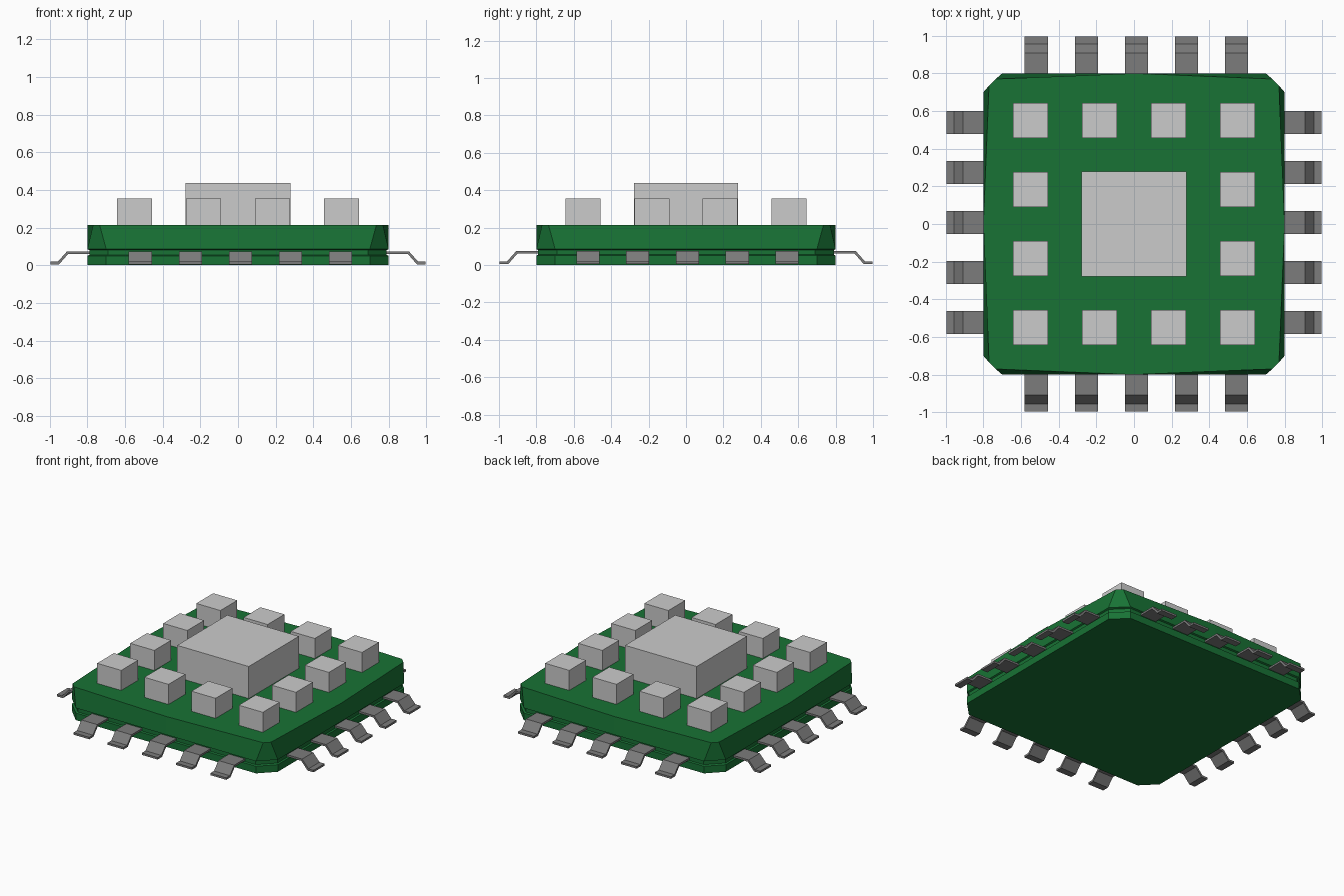
import bpy, bmesh

if "Cube" in bpy.data.objects:
    bpy.data.objects.remove(bpy.data.objects["Cube"])


def material(name, rgb):
    m = bpy.data.materials.new(name)
    m.diffuse_color = (*rgb, 1)
    m.use_nodes = True
    m.node_tree.nodes["Principled BSDF"].inputs["Base Color"].default_value = m.diffuse_color
    return m


GREEN = material("board_green", (0.009, 0.168, 0.035))
DARK = material("pin_metal", (0.2, 0.2, 0.2))


def finish(bm, name, mat=None):
    bmesh.ops.recalc_face_normals(bm, faces=bm.faces)
    me = bpy.data.meshes.new(name)
    bm.to_mesh(me)
    bm.free()
    ob = bpy.data.objects.new(name, me)
    bpy.context.collection.objects.link(ob)
    if mat:
        me.materials.append(mat)
    return ob


def ring(bm, z, side, corner, mid):
    """Chamfered square: corner ends at (corner, side), edge centres at mid."""
    quarter = [(mid, 0), (side, corner), (corner, side)]
    pts = []
    for _ in range(4):
        pts += quarter
        quarter = [(-y, x) for x, y in quarter]
    return [bm.verts.new((x, y, z)) for x, y in pts]


# Board: stacked outlines with a groove where the pins enter, bowed top edge
bm = bmesh.new()
levels = [(0.0, 0.80, 0.70, 0.80), (0.05, 0.80, 0.70, 0.80),
          (0.055, 0.79, 0.69, 0.79), (0.08, 0.79, 0.69, 0.79),
          (0.085, 0.80, 0.70, 0.80), (0.213, 0.77, 0.735, 0.80)]
rings = [ring(bm, *lv) for lv in levels]
for a, b in zip(rings, rings[1:]):
    for i in range(12):
        j = (i + 1) % 12
        bm.faces.new((a[i], a[j], b[j], b[i]))
bm.faces.new(rings[0])
bm.faces.new(rings[-1])
finish(bm, "board", GREEN)


# Blocks on top of the board
def block(name, x, y, w, z0, z1):
    bm = bmesh.new()
    bmesh.ops.create_cube(bm, size=1)
    for v in bm.verts:
        v.co = (x + v.co.x * w, y + v.co.y * w, (z0 + z1) / 2 + v.co.z * (z1 - z0))
    finish(bm, name)


block("centre_chip", 0, 0, 0.556, 0.2, 0.438)
grid = (-0.55, -0.183, 0.183, 0.55)
for x in grid:
    for y in grid:
        if max(abs(x), abs(y)) > 0.5:
            block("small_chip", x, y, 0.187, 0.2, 0.354)

# Gull-wing pins: profile (outward, z), five on each side
PROFILE = [(0.76, 0.074), (0.908, 0.074), (0.957, 0.019), (0.997, 0.019),
           (0.997, 0.005), (0.95, 0.005), (0.902, 0.06), (0.76, 0.06)]


def pin(name, centre, place):
    bm = bmesh.new()
    ends = [[bm.verts.new(place(o, centre + s * 0.0615, z)) for o, z in PROFILE]
            for s in (-1, 1)]
    n = len(PROFILE)
    for i in range(n):
        j = (i + 1) % n
        bm.faces.new((ends[0][i], ends[0][j], ends[1][j], ends[1][i]))
    # Cap the ends with three quads each
    for e in ends:
        for i in range(3):
            bm.faces.new((e[i], e[i + 1], e[6 - i], e[7 - i]))
    finish(bm, name, DARK)


for i in range(-2, 3):
    for s, fb, lr in ((-1, "front_pin", "left_pin"), (1, "back_pin", "right_pin")):
        pin(fb, 0.013 + i * 0.266, lambda o, t, z: (t, s * o, z))
        pin(lr, 0.008 + i * 0.266, lambda o, t, z: (s * o, t, z))
